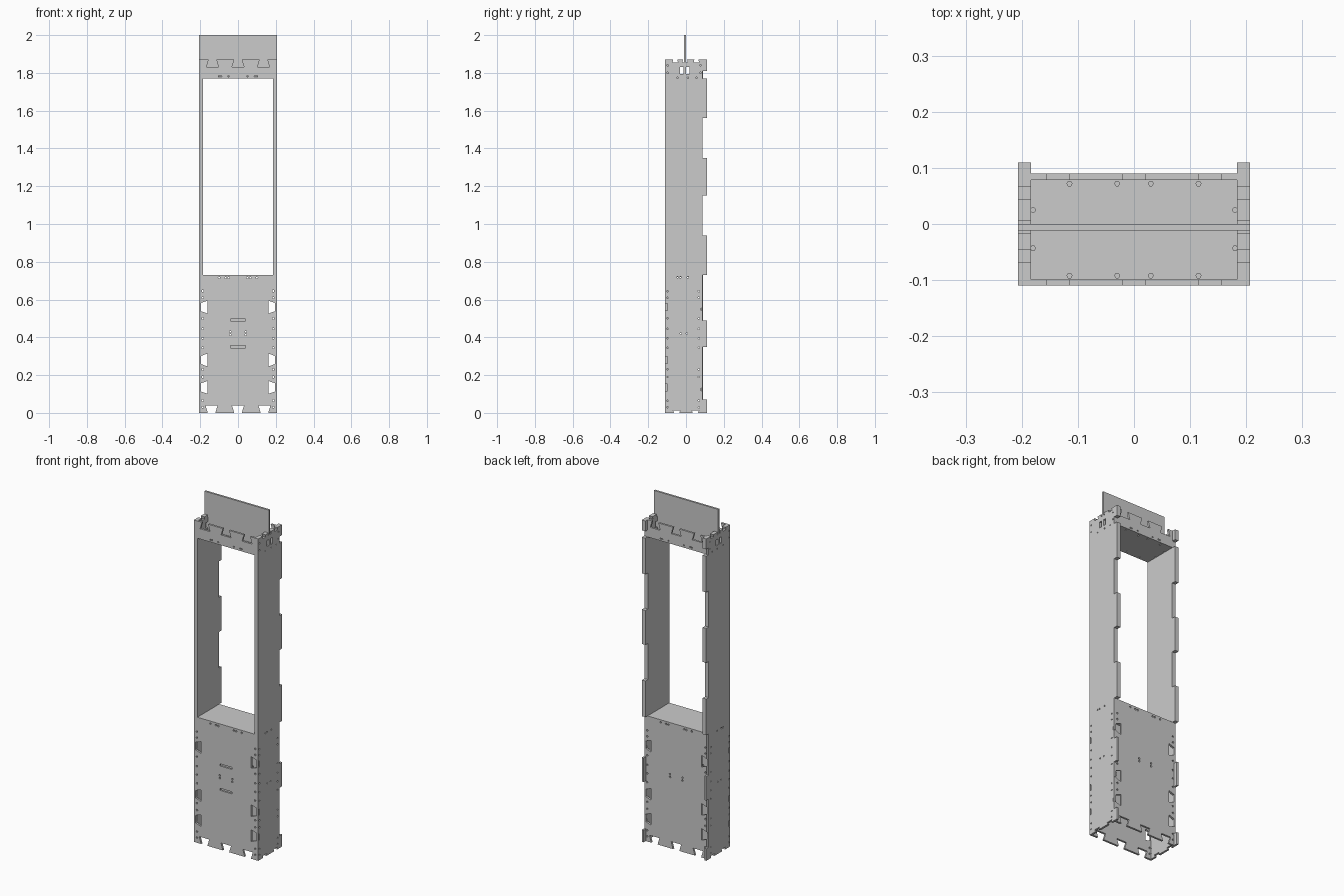
import bpy, bmesh, math

if "Cube" in bpy.data.objects:
    bpy.data.objects.remove(bpy.data.objects["Cube"])

T = 0.0115                     # sheet thickness
XO, XM, XI = 0.207, 0.1955, 0.184
YF, YB = -0.11, 0.09           # outer faces of front and back sheets


def panel(name, outline, holes, plane, lo, hi):
    """Cut a flat sheet from an outline with holes, lying in plane between lo and hi."""
    cu = bpy.data.curves.new(name, 'CURVE')
    cu.dimensions, cu.fill_mode, cu.extrude = '2D', 'BOTH', (hi - lo) / 2
    for pts in [outline] + holes:
        sp = cu.splines.new('POLY')
        sp.points.add(len(pts) - 1)
        for p, (u, v) in zip(sp.points, pts):
            p.co = (u, v, 0, 1)
        sp.use_cyclic_u = True
    tmp = bpy.data.objects.new(name + "_outline", cu)
    bpy.context.collection.objects.link(tmp)
    bpy.context.view_layer.update()
    me = bpy.data.meshes.new_from_object(tmp.evaluated_get(bpy.context.evaluated_depsgraph_get()))
    bpy.data.objects.remove(tmp)
    mid = (lo + hi) / 2
    for vert in me.vertices:
        u, v, w = vert.co
        w += mid
        vert.co = {'XZ': (u, w, v), 'YZ': (w, u, v), 'XY': (u, v, w)}[plane]
    bm = bmesh.new()
    bm.from_mesh(me)
    bmesh.ops.remove_doubles(bm, verts=bm.verts, dist=1e-5)
    bmesh.ops.recalc_face_normals(bm, faces=bm.faces)
    for f in bm.faces:
        f.smooth = False
    bm.to_mesh(me)
    bm.free()
    me.name = name
    ob = bpy.data.objects.new(name, me)
    bpy.context.collection.objects.link(ob)
    return ob


def rect(u0, u1, v0, v1):
    return [(u0, v0), (u1, v0), (u1, v1), (u0, v1)]


def hexes(points, r=0.0055):
    return [[(u + r * math.cos(i * math.pi / 3), v + r * math.sin(i * math.pi / 3))
             for i in range(6)] for u, v in points]


def edge(p, q, centres=(), a=0.02, b=0.032, d=0.04):
    """Edge from p towards q with dovetail notches (a = half mouth, b = half base, d = depth)."""
    L = math.dist(p, q)
    du, dv = (q[0] - p[0]) / L, (q[1] - p[1]) / L
    pts = [p]
    for c in centres:
        for s, t in ((c - a, 0), (c - b, d), (c + b, d), (c + a, 0)):
            pts.append((p[0] + du * s - dv * t, p[1] + dv * s + du * t))
    return pts


# Lower front and back sheets
H = 0.73
notch_z = (0.135, 0.28, 0.56)
side_cut = dict(a=0.022, b=0.034, d=0.034)
lower = (edge((-XM, 0), (XM, 0), [XM + x for x in (-0.14, 0, 0.14)])
         + edge((XM, 0), (XM, H), notch_z, **side_cut) + edge((XM, H), (-XM, H))
         + edge((-XM, H), (-XM, 0), [H - z for z in reversed(notch_z)], **side_cut))
screw_z = (0.03, 0.065, 0.19, 0.23, 0.345, 0.395, 0.445, 0.5, 0.61, 0.645)
screws = [(s * 0.187, z) for s in (-1, 1) for z in screw_z]
screws += [(s * 0.04, z) for s in (-1, 1) for z in (0.414, 0.43)]
screws += [(s * x, 0.715) for s in (-1, 1) for x in (0.05, 0.065, 0.1)]
slots = [rect(-0.04, 0.04, z - 0.006, z + 0.006) for z in (0.35, 0.492)]
panel("front_lower_panel", lower, hexes(screws) + slots, 'XZ', YF, YF + T)
panel("back_lower_panel", lower, hexes(screws), 'XZ', YB - T, YB)

# Header strips above the window
Z1, Z2 = 1.77, 1.87
header = [(-XM, Z1), (XM, Z1)] + edge((XM, Z2), (-XM, Z2), [XM + x for x in (-0.135, 0, 0.135)]) \
    + [(-XM, Z2)]
head_holes = hexes([(s * x, 1.783) for s in (-1, 1) for x in (0.05, 0.09, 0.1)]
                   + [(s * 0.19, z) for s in (-1, 1) for z in (1.81, 1.84)], 0.0045)
panel("front_header", header, head_holes, 'XZ', YF, YF + T)
panel("back_header", header, head_holes, 'XZ', YB - T, YB)

# Side walls with stepped back edges
tabs = [(0, 0.07), (0.35, 0.49), (0.73, 0.94), (1.15, 1.35), (1.56, 1.77), (1.81, 1.87)]


def side_outline(z0):
    pts = [(YF, z0)]
    for a, b in tabs:
        if a >= z0:
            pts += [(0.087, a), (0.11, a), (0.11, b), (0.087, b)]
    pts.pop()
    if z0 == 0:
        pts.remove((0.087, 0))
        bottom = edge((YF, 0), (0.11, 0), (0.06, 0.16), a=0.014, b=0.019, d=0.013)
        pts = bottom + pts[1:]
    else:
        pts.remove((0.087, z0)) if z0 == tabs[2][0] else None
    pts.pop()
    return pts + edge((0.11, Z2), (YF, Z2), (0.055, 0.115, 0.167), a=0.011, b=0.014, d=0.014) \
        + [(YF, Z2)]


hub = [rect(-0.031, -0.0125, 1.795, 1.83), rect(0.001, 0.019, 1.795, 1.83)]
top_dots = hexes([(y, 1.775) for y in (-0.045, 0.01, 0.055)], 0.004)
wall_dots = hexes([(y, z) for y in (-0.098, 0.068) for z in screw_z]
                  + [(y, 0.42) for y in (-0.027, 0.004)]
                  + [(y, 0.717) for y in (-0.045, -0.03, 0.01)]
                  + [(y, z) for y in (-0.097, 0.077) for z in (1.8, 1.84)], 0.0045)
corner_slots = [rect(y, y + 0.009, z - 0.018, z + 0.018)
                for y in (YF + 0.002, YB - T) for z in notch_z]
for tag, s in (("left", -1), ("right", 1)):
    lo, hi = sorted((s * XM, s * XO))
    panel(tag + "_side_wall", side_outline(0), hub + top_dots + wall_dots + corner_slots,
          'YZ', lo, hi)
    lo, hi = sorted((s * XI, s * XM))
    panel(tag + "_window_liner", side_outline(0.73), hub, 'YZ', lo, hi)

# Window sill and ceiling boards
board = rect(-XM, XM, YF + T, YB - T)
board_holes = hexes([(x, y) for x in (-0.115, -0.03, 0.03, 0.115) for y in (-0.092, 0.072)]
                    + [(s * 0.18, y) for s in (-1, 1) for y in (-0.043, 0.025)], 0.0045)
panel("window_sill", board, [], 'XY', H - T, H)
panel("window_ceiling", board, board_holes, 'XY', Z1, Z1 + T)

# Upright sign board along the centre
sign = [(-XI, Z1 + T), (XI, Z1 + T), (XI, 1.795), (XO, 1.795), (XO, 2.0),
        (-XO, 2.0), (-XO, 1.795), (-XI, 1.795)]
panel("sign_board", sign, [], 'XZ', -T, 0)
